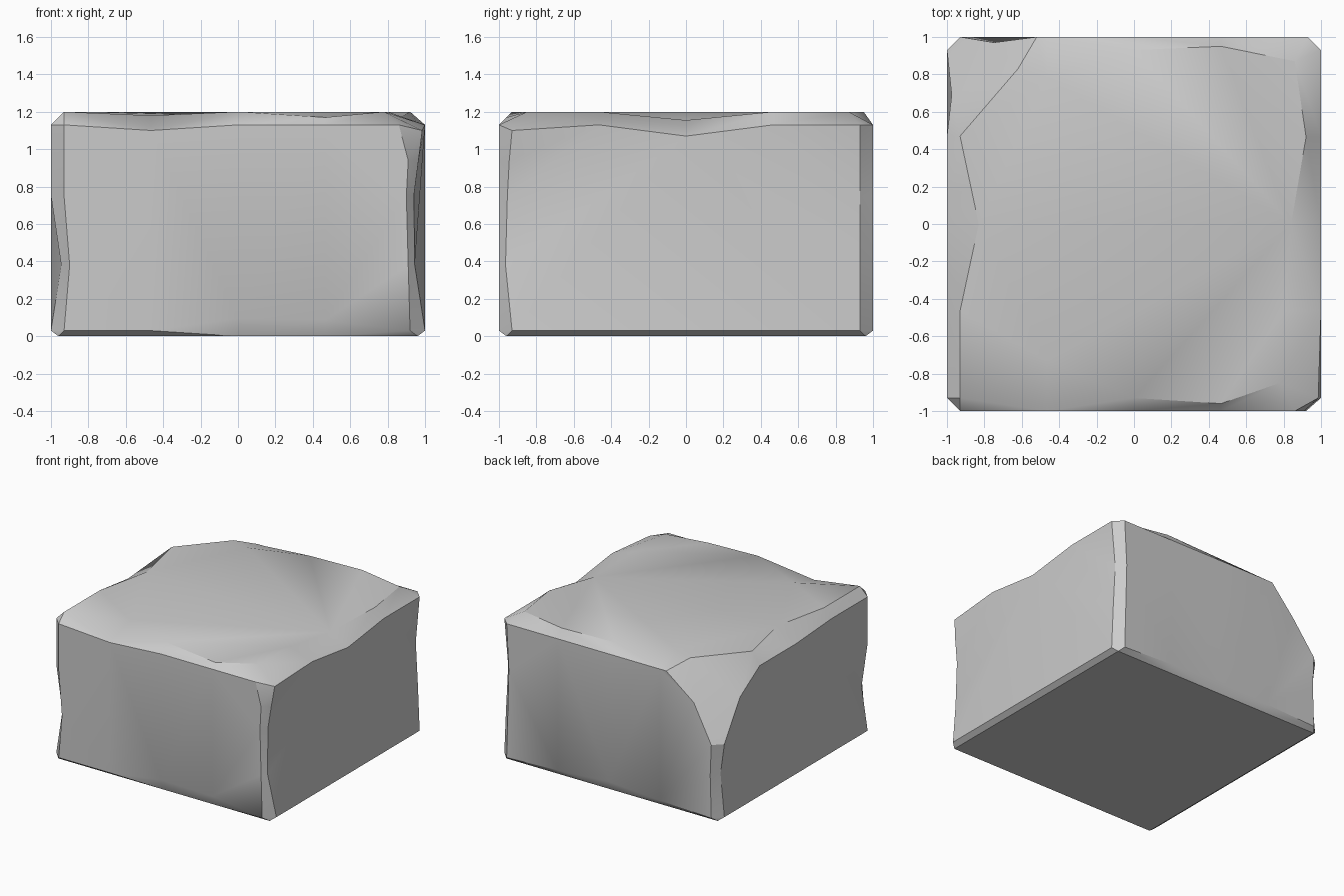
import bpy, bmesh, math

if "Cube" in bpy.data.objects:
    bpy.data.objects.remove(bpy.data.objects["Cube"])

bm = bmesh.new()
cache = {}


def pts(x, y, z):
    """Zip coordinate lists (or constants) into shared vertices."""
    n = max(len(c) for c in (x, y, z) if isinstance(c, list))
    cols = [c if isinstance(c, list) else [c] * n for c in (x, y, z)]
    out = []
    for co in zip(*cols):
        if co not in cache:
            cache[co] = bm.verts.new(co)
        out.append(cache[co])
    return out


def face(*runs):
    """One polygon from joined runs of vertices, dropping repeats."""
    loop = list(dict.fromkeys(v for r in runs for v in r))
    bm.faces.new(loop)


def strip(a, b):
    """Worn chamfer between two faces of the block."""
    for i in range(len(a) - 1):
        face([a[i], a[i + 1], b[i + 1], b[i]])


S = [-.465, 0, .465]
V = [.03, .38, .75, 1.13]

# Top edges: outline on the top face, and matching line on the side face
tf = pts([-.93] + S + [.78], [-.93, -.73, -.93, -.96, -.85], [1.2, 1.18, 1.2, 1.17, 1.2])
ft = pts([-.93] + S + [.86], -1, [1.13, 1.10, 1.13, 1.13, 1.13])
tr = pts([.78, .80, .84, .92, .86], [-.85] + S + [.87], [1.2, 1.2, 1.155, 1.2, 1.2])
rt = pts([.985, 1, 1, 1, 1], [-.93] + S + [.93], [1.10, 1.13, 1.07, 1.13, 1.13])
tb = pts([.86, .465, 0, -.465, -.62], [.87, .95, .93, .78, .83], 1.2)
bt = pts([.93, .465, 0, -.465, -.52], 1, 1.13)
tl = pts([-.93, -.83, -.93, -.93], [.47, 0, -.465, -.93], 1.2)
lt = pts(-1, [.47, 0, -.465, -.93], [1.10, 1.10, 1.13, 1.13])

# Bottom edges
df = pts([-.96] + S + [.96], -.96, 0)
fd = pts([-.93] + S + [.92], -1, [.03, .03, .095, .085, .03])
dr = pts(.96, [-.96, .96], 0)
rd = pts(1, [-.93, .93], .03)
db = pts([.96, .465, 0, -.465, -.96], .96, 0)
bd = pts([.93, .465, 0, -.465, -.93], 1, [.03, .05, .08, .05, .03])
dl = pts(-.96, [.96, -.96], 0)
ld = pts(-1, [.93, -.93], .03)

# Vertical edges, bottom to top
f_fr = pts([.92, .91, .90, .91, .86], -1, [.03, .38, .75, .94, 1.13])
r_fr = pts([1, .945, .94, .965, .985], [-.93, -.965, -.955, -.945, -.93], [.03, .38, .75, .94, 1.10])
f_fl = pts([-.93, -.90, -.93, -.93], -1, V)
l_fl = pts([-1, -.945, -1, -1], -.93, V)
r_br = pts([1, .985, .965, 1], .93, V)
b_br = pts([.93, .92, .91, .93], 1, V)
l_bl = pts([-1, -.965, -1], .93, [.03, .38, .63])
b_bl = pts([-.93, -.92, -.93], 1, [.03, .38, .63])

# Large chip on the back left corner
chip_b = pts([-.93, -.75, -.52], [1, .97, 1], [.63, .92, 1.13])
chip_l = pts([-1, -.975, -1], [.93, .69, .47], [.63, .92, 1.10])

# Six block faces
face(tf, tr, tb, tl)
face(df, dr, db, dl)
face(fd, f_fr, ft[::-1], f_fl[::-1])
face(rd, r_br, rt[::-1], r_fr[::-1])
face(bd, b_bl, chip_b, bt[::-1], b_br[::-1])
face(ld, l_fl, lt[::-1], chip_l[::-1], l_bl[::-1])

# Worn edges
for a, b in ((tf, ft), (tr, rt), (tb, bt), (tl, lt), (df, fd), (dr, rd), (db, bd),
             (dl, ld), (f_fr, r_fr), (f_fl, l_fl), (r_br, b_br), (l_bl, b_bl)):
    strip(a, b)

# Chip surface: lower part, middle and upper part
face([chip_b[0], chip_b[1], chip_l[1], chip_l[0]])
face([chip_b[1], chip_b[2], tb[-1]])
face([chip_l[1], chip_l[2], tl[0]])
face([chip_b[1], tb[-1], tl[0], chip_l[1]])

# Corner facets
for c in ([tf[-1], ft[-1], rt[0]], [tr[-1], rt[-1], bt[0]], [tf[0], ft[0], lt[-1]],
          [df[0], fd[0], ld[1]], [df[-1], fd[-1], rd[0]],
          [dr[1], rd[1], bd[0]], [db[-1], bd[-1], ld[0]]):
    face(c)

bmesh.ops.recalc_face_normals(bm, faces=bm.faces[:])
bmesh.ops.triangulate(bm, faces=bm.faces[:])
bmesh.ops.recalc_face_normals(bm, faces=bm.faces[:])

mesh = bpy.data.meshes.new("stone_block")
bm.to_mesh(mesh)
bm.free()
block = bpy.data.objects.new("stone_block", mesh)
bpy.context.collection.objects.link(block)
bpy.context.view_layer.objects.active = block
block.select_set(True)
bpy.ops.object.shade_smooth_by_angle(angle=math.radians(30))
